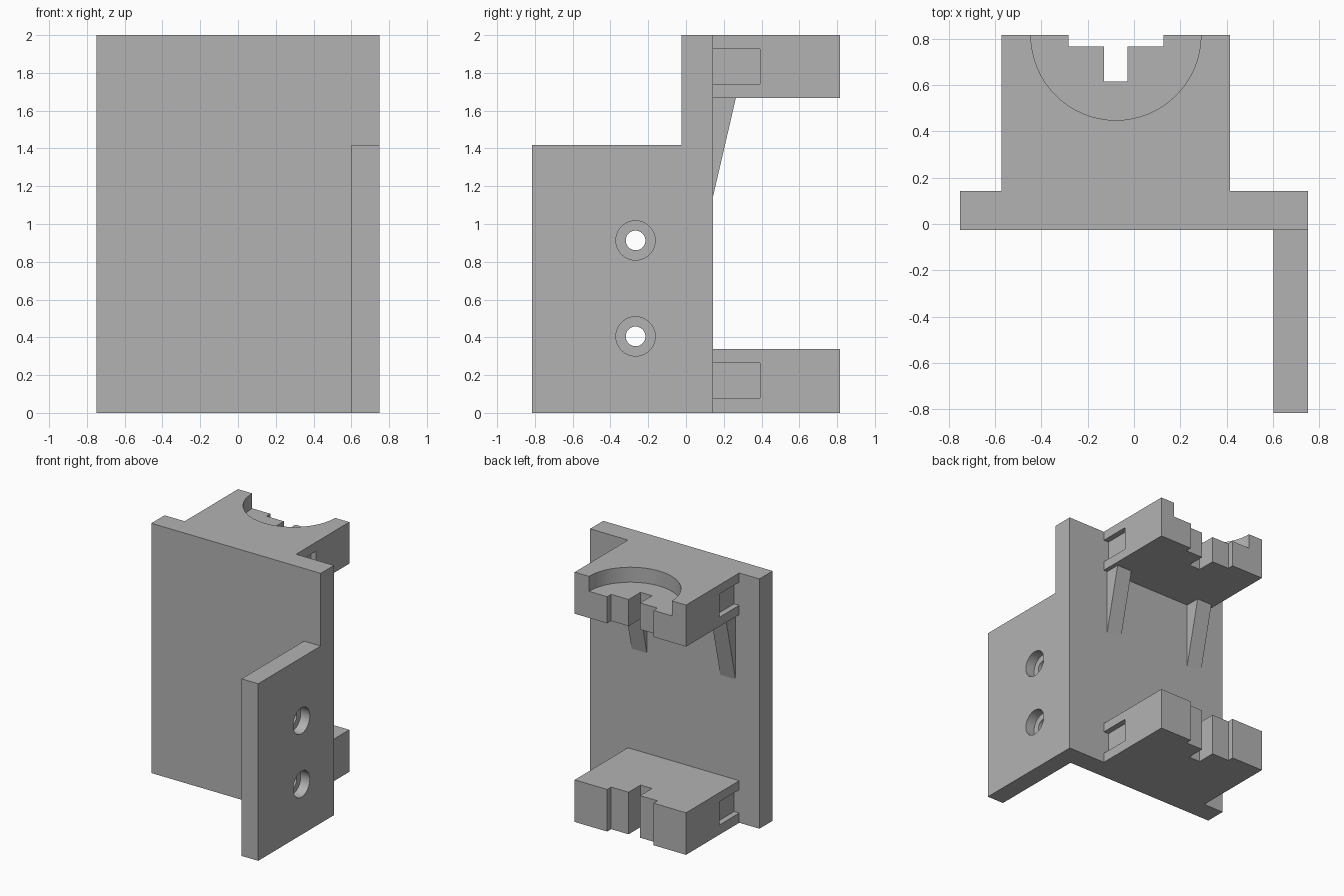
import bpy, bmesh, math
from mathutils import Matrix, Vector

if "Cube" in bpy.data.objects:
    bpy.data.objects.remove(bpy.data.objects["Cube"], do_unlink=True)

grey = bpy.data.materials.new("plain_grey")
grey.use_nodes = True
grey.diffuse_color = (0.45, 0.45, 0.45, 1)
grey.node_tree.nodes["Principled BSDF"].inputs["Base Color"].default_value = (0.45, 0.45, 0.45, 1)


def finish(name, bm):
    bmesh.ops.recalc_face_normals(bm, faces=bm.faces)
    mesh = bpy.data.meshes.new(name)
    bm.to_mesh(mesh)
    bm.free()
    mesh.materials.append(grey)
    obj = bpy.data.objects.new(name, mesh)
    bpy.context.collection.objects.link(obj)
    return obj


def prism(name, points, direction):
    """Extrude a closed planar outline along a direction."""
    bm = bmesh.new()
    face = bm.faces.new([bm.verts.new(p) for p in points])
    new = bmesh.ops.extrude_face_region(bm, geom=[face])["geom"]
    bmesh.ops.translate(bm, vec=Vector(direction),
                        verts=[g for g in new if isinstance(g, bmesh.types.BMVert)])
    return finish(name, bm)


def box(name, x, y, z):
    outline = [(x[0], y[0], z[0]), (x[1], y[0], z[0]), (x[1], y[1], z[0]), (x[0], y[1], z[0])]
    return prism(name, outline, (0, 0, z[1] - z[0]))


def cylinder(name, centre, radius, depth, axis="Z"):
    bm = bmesh.new()
    turn = Matrix.Rotation(math.pi / 2, 4, "Y") if axis == "X" else Matrix()
    bmesh.ops.create_cone(bm, cap_ends=True, segments=64, radius1=radius, radius2=radius,
                          depth=depth, matrix=Matrix.Translation(centre) @ turn)
    return finish(name, bm)


def cut(obj, cutters):
    """Subtract the cutters, bake the result and remove them."""
    for c in cutters:
        c.hide_render = True
        mod = obj.modifiers.new("cut", "BOOLEAN")
        mod.operation, mod.solver, mod.object = "DIFFERENCE", "EXACT", c
    graph = bpy.context.evaluated_depsgraph_get()
    baked = bpy.data.meshes.new_from_object(obj.evaluated_get(graph))
    obj.modifiers.clear()
    obj.data = baked
    for c in cutters:
        bpy.data.objects.remove(c, do_unlink=True)
    bpy.ops.object.select_all(action="DESELECT")
    obj.select_set(True)
    bpy.context.view_layer.objects.active = obj
    bpy.ops.object.shade_smooth_by_angle(angle=math.radians(30))


FRONT, BACK, END = -0.025, 0.142, 0.815   # plate faces and bracket end
MID, HALF = -0.078, 0.493                 # bracket centre and half width

# Main upright plate
box("back_plate", (-0.75, 0.75), (FRONT, BACK), (0, 2))

# Side flange with two counterbored screw holes
flange = box("side_flange", (0.602, 0.75), (-END, FRONT), (0, 1.418))
holes = []
for z in (0.405, 0.913):
    holes.append(cylinder("screw_hole", (0.68, -0.267, z), 0.052, 0.4, "X"))
    holes.append(cylinder("counterbore", (0.77, -0.267, z), 0.104, 0.2, "X"))
cut(flange, holes)


# Notched brackets, the upper one with a round seat
def bracket(name, bottom, top, pocket):
    obj = box(name, (MID - HALF, MID + HALF), (BACK, END), (bottom, top))
    span = (bottom - 0.1, top + 0.1)
    cutters = [
        box("wide_notch", (MID - 0.205, MID + 0.205), (0.765, 0.9), span),
        box("narrow_slot", (MID - 0.051, MID + 0.051), (0.614, 0.9), span),
    ]
    for side in (-1, 1):
        xs = sorted((MID + side * (HALF - 0.045), MID + side * (HALF + 0.1)))
        cutters.append(box("side_pocket", xs, (BACK - 0.05, 0.392), pocket))
    if top == 2:
        cutters.append(cylinder("round_seat", (MID, END, 2), 0.367, 0.24))
    cut(obj, cutters)


bracket("lower_bracket", 0, 0.337, (0.078, 0.264))
bracket("upper_bracket", 1.667, 2, (1.741, 1.927))

# Tapered ribs under the upper bracket
for name, x in (("right_rib", MID - 0.46), ("left_rib", MID + 0.325)):
    prism(name, [(x, BACK, 1.14), (x, BACK, 1.667), (x, 0.264, 1.667)], (0.135, 0, 0))
